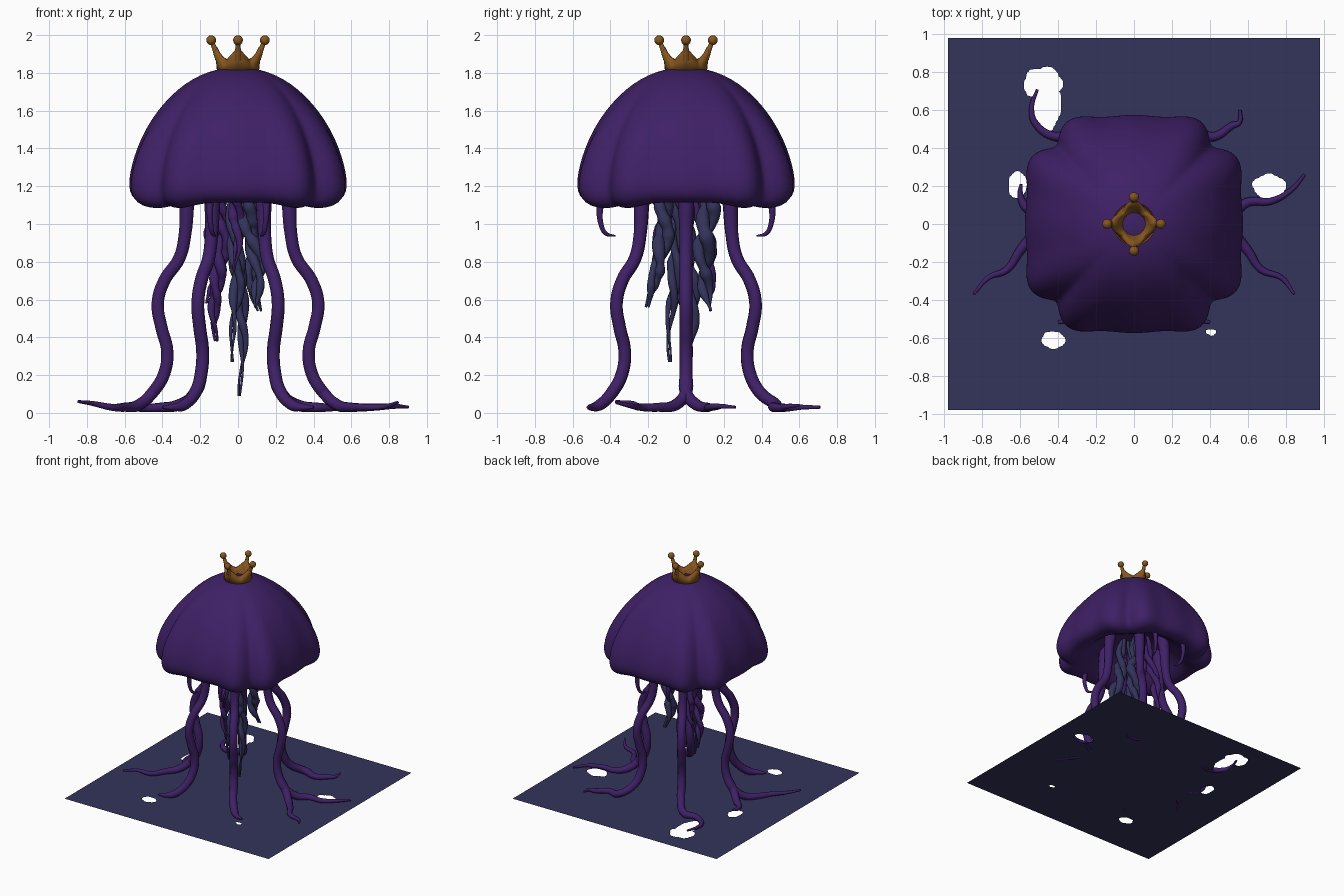
import bpy, bmesh, math, random
from mathutils import Vector

if "Cube" in bpy.data.objects:
    bpy.data.objects.remove(bpy.data.objects["Cube"])
random.seed(4)

def mat(name, c):
    m = bpy.data.materials.new(name)
    m.diffuse_color = (*c, 1)
    m.use_nodes = True
    m.node_tree.nodes["Principled BSDF"].inputs["Base Color"].default_value = m.diffuse_color
    return m
PURPLE = mat("deep_purple", (0.049, 0.0145, 0.133))
SLATE = mat("slate_blue", (0.033, 0.033, 0.106))
GOLD = mat("old_gold", (0.235, 0.092, 0.014))

def obj(name, bm, m, smooth=True):
    me = bpy.data.meshes.new(name)
    bm.to_mesh(me); bm.free()
    for p in me.polygons:
        p.use_smooth = smooth
    me.materials.append(m)
    o = bpy.data.objects.new(name, me)
    bpy.context.collection.objects.link(o)
    return o

def tube(name, pts, m, res=8):
    """Round smooth tube through (x, y, z, radius) points."""
    c = bpy.data.curves.new(name, 'CURVE')
    c.dimensions = '3D'; c.bevel_depth = 1; c.bevel_resolution = 3
    c.resolution_u = res; c.use_fill_caps = True
    s = c.splines.new('BEZIER')
    s.bezier_points.add(len(pts) - 1)
    for b, p in zip(s.bezier_points, pts):
        b.co = p[:3]; b.radius = p[3]
        b.handle_left_type = b.handle_right_type = 'AUTO'
    c.materials.append(m)
    o = bpy.data.objects.new(name, c)
    bpy.context.collection.objects.link(o)
    return o

def loft(rings, closed_ends=True):
    bm = bmesh.new()
    vs = [[bm.verts.new(p) for p in r] for r in rings]
    n = len(vs[0])
    for a, b in zip(vs, vs[1:]):
        for i in range(n):
            j = (i + 1) % n
            bm.faces.new((a[i], a[j], b[j], b[i]))
    if closed_ends:
        bm.faces.new(vs[0][::-1]); bm.faces.new(vs[-1])
    bmesh.ops.recalc_face_normals(bm, faces=bm.faces)
    return bm

# Bell: four broad lobes with a groove at each corner, rolled rim, hollow below
profile = [(0.02, 1.832), (0.11, 1.82), (0.20, 1.79), (0.285, 1.74), (0.36, 1.675), (0.43, 1.595),
           (0.487, 1.505), (0.532, 1.41), (0.562, 1.315), (0.578, 1.23), (0.574, 1.17), (0.55, 1.13),
           (0.51, 1.112), (0.46, 1.115), (0.40, 1.15), (0.34, 1.21), (0.24, 1.28), (0.12, 1.32), (0.02, 1.33)]
rings = []
for r, z in profile:
    w = min(1, max(0, r / 0.575)) ** 2.4
    ring = []
    for i in range(144):
        a = 2 * math.pi * i / 144
        phi = abs((math.degrees(a) + 45) % 90 - 45)
        g = 0.125 * math.exp(-((phi - 32) / 12) ** 2) - 0.035 * math.exp(-((phi - 45) / 5) ** 2)
        drop = 0.03 * math.exp(-((phi - 36) / 12) ** 2) * max(0, min(1, (1.3 - z) / 0.15))
        k = r * (1 + g * w)
        ring.append((k * math.cos(a), k * math.sin(a), z - drop))
    rings.append(ring)
bell = obj("bell", loft(rings), PURPLE)
sub = bell.modifiers.new("smooth", 'SUBSURF'); sub.levels = sub.render_levels = 1

# Crown: thick flared band rising to four points, each with a ball
def crown_ring(r0, top):
    out = []
    for i in range(64):
        a = 2 * math.pi * i / 64
        s = 1 - abs((math.degrees(a) + 45) % 90 - 45) / 45
        h = top * (0.055 + 0.068 * s ** 1.7)
        r = r0 + top * (0.024 * s - 0.018 * (1 - s))
        out.append((r * math.cos(a), r * math.sin(a), 1.815 + h))
    return out
obj("crown_band", loft([crown_ring(.055, 0), crown_ring(.112, 0), crown_ring(.106, .5),
                        crown_ring(.107, 1), crown_ring(.086, 1), crown_ring(.07, .5),
                        crown_ring(.055, 0)], False), GOLD)
for i in range(4):
    c, s = math.cos(i * math.pi / 2), math.sin(i * math.pi / 2)
    tube("crown_point", [(c * r, s * r, z, w) for r, z, w in
         ((.103, 1.87, .018), (.112, 1.90, .018), (.126, 1.935, .014), (.138, 1.965, .011))], GOLD)
    bm = bmesh.new()
    bmesh.ops.create_uvsphere(bm, u_segments=16, v_segments=10, radius=.026)
    bmesh.ops.translate(bm, verts=bm.verts, vec=(c * .142, s * .142, 1.973))
    obj("crown_ball", bm, GOLD)

# Long tentacles: six radial stems with ground tips
stem = [(.25, 1.30, .05), (.27, 1.12, .042), (.28, .95, .035), (.31, .82, .034), (.39, .70, .034),
        (.425, .58, .034), (.405, .45, .034), (.375, .33, .034), (.39, .21, .034), (.45, .11, .033)]
def stem_points(deg):
    a = math.radians(deg)
    return [(r * math.cos(a), r * math.sin(a), z, w) for r, z, w in stem]
tips = {
    60: [[(.32, .48, .04), (.42, .46, .03), (.52, .52, .03), (.555, .535, .035), (.56, .60, .04)]],
    120: [[(-.32, .48, .04), (-.41, .46, .03), (-.52, .53, .025), (-.54, .61, .03), (-.51, .71, .03)]],
    240: [[(-.29, -.46, .04), (-.34, -.50, .03), (-.40, -.52, .03)]],
    300: [[(.29, -.46, .04), (.34, -.50, .03), (.40, -.52, .03)]],
    0: [[(.53, .06, .04), (.60, .115, .03), (.72, .12, .03), (.83, .18, .035), (.90, .26, .03)],
        [(.53, -.06, .04), (.60, -.14, .03), (.67, -.24, .03), (.78, -.285, .035), (.845, -.37, .055)]],
    180: [[(-.53, .06, .04), (-.58, .10, .03), (-.60, .16, .03), (-.595, .21, .04)],
          [(-.53, -.06, .04), (-.60, -.14, .03), (-.67, -.24, .03), (-.77, -.285, .05), (-.845, -.37, .06)]],
}
for deg, branches in tips.items():
    for br in branches:
        n = len(br)
        end = [(x, y, z, .03 - .022 * i / (n - 1)) for i, (x, y, z) in enumerate(br)]
        tube("tentacle", stem_points(deg) + end, PURPLE, 6)

# Short hooked feelers under the rim
for sx in (-1, 1):
    for sy in (-1, 1):
        tube("rim_feeler", [(sx * x, sy * y, z, r) for x, y, z, r in
             ((.15, .43, 1.2, .03), (.15, .455, 1.09, .019), (.145, .45, 1.0, .014),
              (.135, .425, .95, .011), (.12, .375, .937, .004))], PURPLE)

# Frilly mouth arms: lumpy twin strands, loosely wound, swelling below and tapering at the tip
def frilly_arm(name, top, end, m, width, turns, blunt):
    a, b = Vector(top), Vector(end)
    n = 20
    ph = random.random() * 6
    for k in range(2):
        pts = []
        for i in range(n + 1):
            t = i / n
            swell = .55 + .45 * math.sin(math.pi * min(1, t * 1.1))
            taper = min(1, (1 - t) / (.12 if blunt else .4) + .12)
            ang = ph + k * 2.6 + turns * 2 * math.pi * t
            o = width * .62 * swell * (.45 + .55 * taper)
            p = a.lerp(b, t) + Vector((math.cos(ang) * o, math.sin(ang) * o, 0))
            p.x += .4 * width * math.sin(t * 9 + ph)
            p.y += .4 * width * math.cos(t * 8 + ph)
            pts.append((*p, max(.006, width * .72 * swell * taper * random.uniform(.75, 1.2))))
        tube(name, pts, m, 4)
for name, top, end, m, w, t, blunt in (
        ("long_slate_arm", (0, .02, 1.32), (.02, .02, .09), SLATE, .036, 3, False),
        ("front_slate_arm", (-.01, -.05, 1.32), (-.02, -.08, .27), SLATE, .036, 2.5, False),
        ("back_right_arm", (.04, .09, 1.32), (.11, .12, .54), SLATE, .05, 2, True),
        ("front_right_arm", (.04, -.07, 1.32), (.11, -.19, .56), SLATE, .042, 2, True),
        ("left_arm", (-.07, -.02, 1.32), (-.12, 0, .38), PURPLE, .038, 3, True),
        ("outer_left_arm", (-.08, .08, 1.32), (-.16, .13, .58), PURPLE, .036, 2, True),
        ("front_purple_arm", (0, -.12, 1.32), (-.01, -.16, .75), PURPLE, .034, 1.5, False)):
    frilly_arm(name, top, end, m, w, t, blunt)

# Sea floor: thin sheet with ragged holes
bm = bmesh.new()
bmesh.ops.create_grid(bm, x_segments=150, y_segments=150, size=.98)
bmesh.ops.translate(bm, verts=bm.verts, vec=(0, 0, .012))
holes = ((-.48, .74, .095, .08), (-.46, .64, .07, .14), (-.615, .205, .045, .065), (.715, .2, .085, .055),
         (-.425, -.61, .055, .04), (.41, -.57, .025, .012))
def in_hole(p):
    for x, y, rx, ry in holes:
        dx, dy = (p.x - x) / rx, (p.y - y) / ry
        if math.hypot(dx, dy) < 1 + .06 * math.sin(5 * math.atan2(dy, dx) + x * 9):
            return True
    return False
bmesh.ops.delete(bm, geom=[f for f in bm.faces if in_hole(f.calc_center_median())], context='FACES')
rim = [v for v in bm.verts if v.is_boundary and max(abs(v.co.x), abs(v.co.y)) < .97]
for _ in range(4):
    bmesh.ops.smooth_vert(bm, verts=rim, factor=.5, use_axis_x=True, use_axis_y=True)
obj("sea_floor", bm, SLATE)
